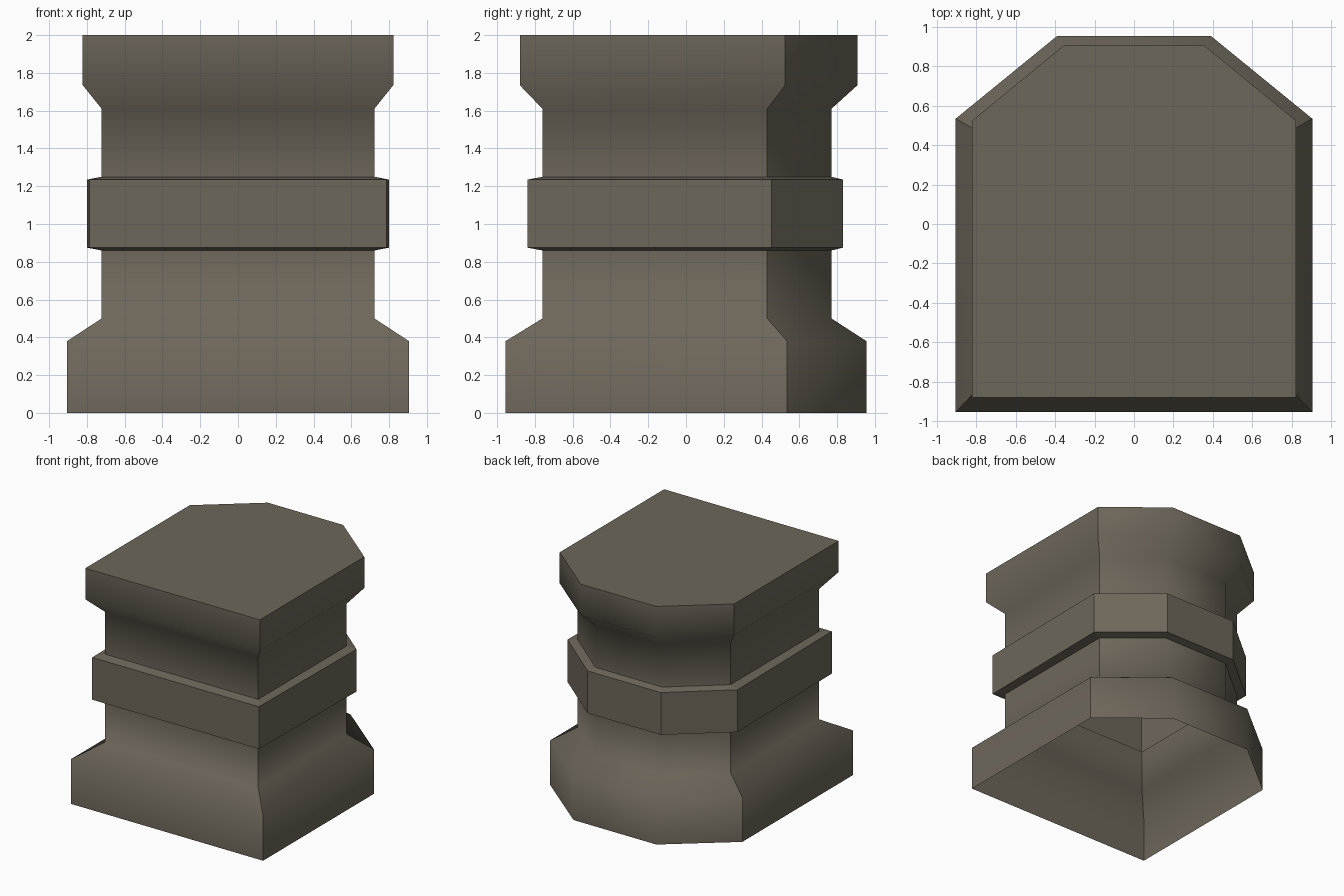
import bpy, bmesh

if "Cube" in bpy.data.objects:
    bpy.data.objects.remove(bpy.data.objects["Cube"])

stone = bpy.data.materials.new("grey_brown_stone")
stone.diffuse_color = (0.155, 0.135, 0.103, 1)
stone.use_nodes = True
stone.node_tree.nodes["Principled BSDF"].inputs["Base Color"].default_value = stone.diffuse_color

# Profile rings: z, front half width, side half width, front y, shoulder y, back half width, back y
BASE = (0.905, 0.905, -0.955, 0.535, 0.39, 0.955)
NECK = (0.722, 0.722, -0.76, 0.43, 0.315, 0.77)
BAND = (0.785, 0.80, -0.84, 0.452, 0.345, 0.832)
TOP = (0.822, 0.822, -0.88, 0.525, 0.355, 0.908)
profile = [(0.0, BASE), (0.38, BASE), (0.50, NECK), (0.86, NECK), (0.875, BAND),
           (1.235, BAND), (1.25, NECK), (1.61, NECK), (1.735, TOP), (2.0, TOP)]
BAND_STEPS = (3, 4, 5)


def outline(s):
    fw, sw, fy, sy, bw, by = s
    return [(-fw, fy), (fw, fy), (sw, sy), (bw, by), (-bw, by), (-sw, sy)]


bm = bmesh.new()
rings = [[bm.verts.new((x, y, z)) for x, y in outline(s)] for z, s in profile]

# Walls, open underneath
for k in range(len(rings) - 1):
    a, b = rings[k], rings[k + 1]
    for i in range(6):
        j = (i + 1) % 6
        f = bm.faces.new((a[i], a[j], b[j], b[i]))
        f.smooth = k not in BAND_STEPS

# Flat top
bm.faces.new(rings[-1])

# Sharp rims and corners; flares and the two rear bevels stay soft
for k, ring in enumerate(rings):
    for i in range(6):
        if k in (0, 3, 4, 5, 6, 9):
            bm.edges.get((ring[i], ring[(i + 1) % 6])).smooth = False
        if k < len(rings) - 1 and (i not in (3, 4) or k in BAND_STEPS):
            bm.edges.get((ring[i], rings[k + 1][i])).smooth = False

me = bpy.data.meshes.new("pedestal")
bm.to_mesh(me)
bm.free()
me.materials.append(stone)
ob = bpy.data.objects.new("pedestal", me)
bpy.context.collection.objects.link(ob)
